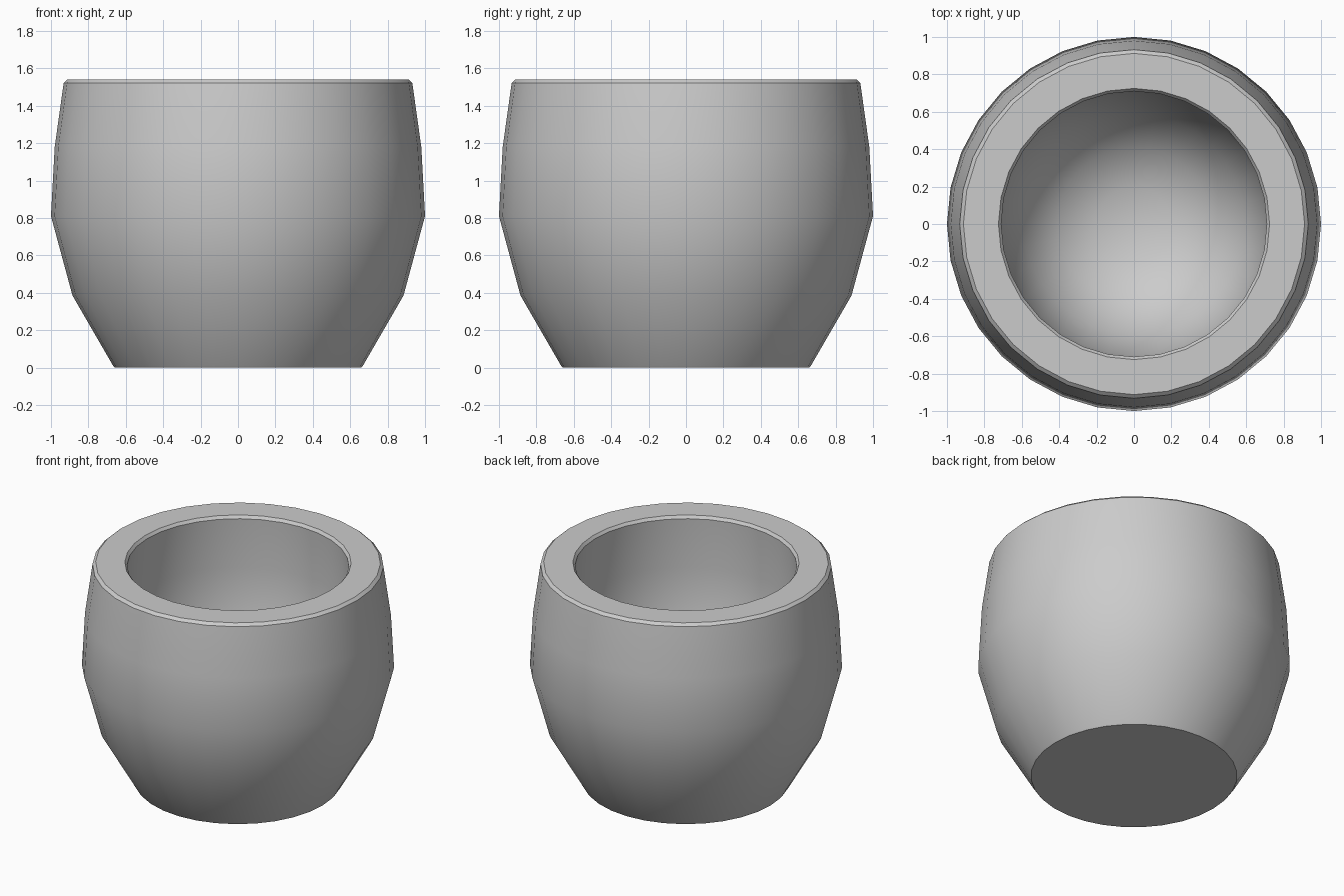
import bpy, bmesh, math

if "Cube" in bpy.data.objects:
    bpy.data.objects.remove(bpy.data.objects["Cube"])

SIDES = 32

# Half cross-section (radius, height): base, outer wall, rim, rounded bowl inside
profile = [
    (0, 0), (0.66, 0), (0.668, 0.01),
    (0.885, 0.385), (1.0, 0.81), (0.98, 1.18), (0.932, 1.522),
    (0.912, 1.54), (0.725, 1.54), (0.71, 1.52),
    (0.725, 1.17), (0.70, 0.82), (0.59, 0.5), (0.41, 0.3), (0.2, 0.215), (0, 0.2),
]

# Spin the profile into a thick-walled pot
bm = bmesh.new()
verts = [bm.verts.new((r, 0, z)) for r, z in profile]
edges = [bm.edges.new(pair) for pair in zip(verts, verts[1:])]
bmesh.ops.spin(bm, geom=verts + edges, cent=(0, 0, 0), axis=(0, 0, 1),
               angle=math.tau, steps=SIDES, use_merge=False)
bmesh.ops.remove_doubles(bm, verts=bm.verts[:], dist=0.0005)
bmesh.ops.recalc_face_normals(bm, faces=bm.faces[:])

mesh = bpy.data.meshes.new("pot")
bm.to_mesh(mesh)
bm.free()
pot = bpy.data.objects.new("pot", mesh)
bpy.context.collection.objects.link(pot)

# Smooth walls, crisp rim and base edges
bpy.context.view_layer.objects.active = pot
pot.select_set(True)
bpy.ops.object.shade_smooth_by_angle(angle=math.radians(30))
